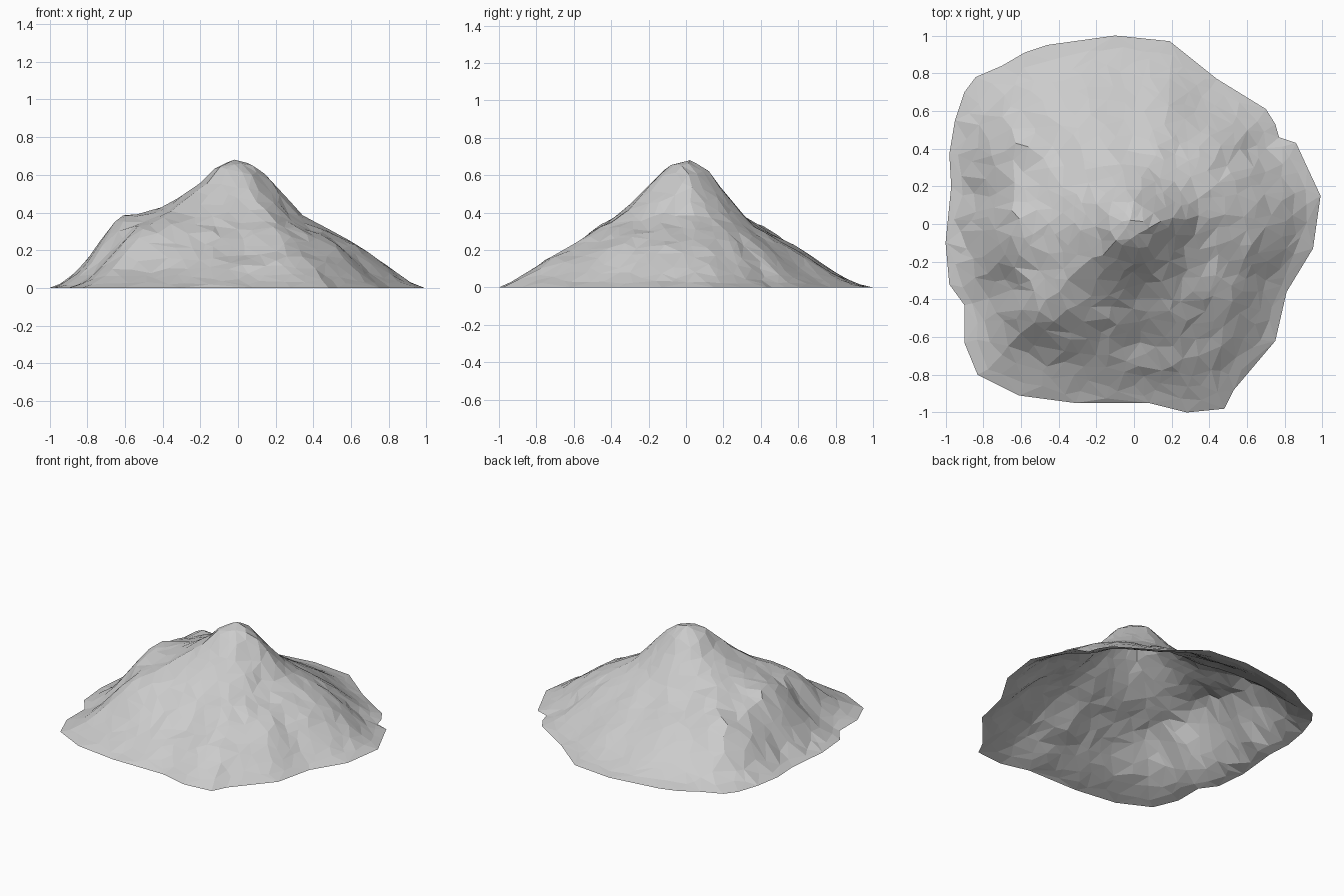
import bpy
import math
import random
from mathutils import Vector, noise
from mathutils.geometry import delaunay_2d_cdt

random.seed(7)

cube = bpy.data.objects.get("Cube")
if cube:
    bpy.data.objects.remove(cube, do_unlink=True)

# Foot outline, counter-clockwise, in hundredths
OUTLINE = [(99, 15), (92, 30), (86, 43), (77, 46), (75, 53), (70, 61), (44, 77),
           (19, 97), (-10, 100), (-46, 95), (-58, 91), (-70, 84), (-84, 78),
           (-90, 70), (-95, 55), (-98, 37), (-97, 20), (-100, -10), (-98, -32),
           (-90, -43), (-90, -63), (-83, -80), (-61, -91), (-31, -95), (8, -95),
           (28, -100), (48, -98), (53, -88), (75, -62), (81, -36), (95, -13)]

# Slope profiles: height in hundredths from the summit to the foot
STEPS = [0, .1, .22, .36, .5, .64, .78, .9, 1]
SLOPES = [
    [65, 53, 37, 30, 23, 14, 4],   # east ridge
    [64, 51, 38, 31, 23, 11, 3],
    [63, 50, 37, 28, 20, 10, 3],
    [65, 49, 32, 25, 17, 8, 2],    # north face
    [64, 49, 34, 28, 21, 11, 3],
    [65, 52, 43, 37, 30, 20, 4],
    [66, 54, 45, 40, 38, 18, 3],   # west shoulder
    [66, 54, 44, 37, 31, 13, 3],
    [65, 53, 41, 32, 23, 10, 4],
    [65, 53, 38, 29, 19, 12, 4],   # south face
    [64, 50, 37, 30, 21, 13, 5],
    [64, 51, 37, 30, 25, 14, 4],
]
SUMMIT = 0.68

# Rock outcrops: x, y, extra height, width
OUTCROPS = [(-.62, .45, .03, .1), (-.37, -.48, .02, .1)]

# Outline in polar form, sorted by angle
foot = [Vector(p) / 100 for p in OUTLINE]
polar = sorted((math.atan2(p.y, p.x) % math.tau, p.length) for p in foot)
polar = ([(polar[-1][0] - math.tau, polar[-1][1])] + polar
         + [(polar[0][0] + math.tau, polar[0][1])])


def foot_radius(angle):
    angle %= math.tau
    for (a, ra), (b, rb) in zip(polar, polar[1:]):
        if angle <= b:
            t = (angle - a) / (b - a)
            return ra * (1 - t) + rb * t


def profile_height(row, f):
    levels = [SUMMIT] + [h / 100 for h in row] + [0]
    for k in range(len(STEPS) - 1):
        if f <= STEPS[k + 1]:
            t = (f - STEPS[k]) / (STEPS[k + 1] - STEPS[k])
            return levels[k] * (1 - t) + levels[k + 1] * t
    return 0


def terrain_height(angle, f, p):
    turn = (angle / math.tau) % 1 * len(SLOPES)
    a = int(turn)
    t = turn - a
    t = t * t * (3 - 2 * t)
    z = (profile_height(SLOPES[a % len(SLOPES)], f) * (1 - t)
         + profile_height(SLOPES[(a + 1) % len(SLOPES)], f) * t)
    for x, y, extra, width in OUTCROPS:
        z += extra * math.exp(-((p.x - x) ** 2 + (p.y - y) ** 2) / width ** 2)
    # Rocky roughness, strongest on the middle slopes and the south side
    rough = math.sin(math.pi * f) * (0.75 - 0.35 * math.sin(angle))
    q = Vector((p.x, p.y, 0))
    z += rough * (0.01 * noise.noise(q * 6) + 0.016 * noise.noise(q * 13))
    return max(0.006, z)


# Summit, then scattered points on rings
points, heights = [Vector((-.02, .02))], [SUMMIT]
RINGS = 15
for ring in range(1, RINGS):
    count = 5 + ring * 4
    for i in range(count):
        angle = (i + random.uniform(-.35, .35) + ring * .5) / count * math.tau
        f = (ring + random.uniform(-.35, .35)) / RINGS
        r = f * foot_radius(angle)
        p = Vector((r * math.cos(angle), r * math.sin(angle)))
        points.append(p)
        heights.append(terrain_height(angle, f, p))

# Foot edge closing the scattered points
start = len(points)
points += foot
heights += [0] * len(foot)
rim = [(start + i, start + (i + 1) % len(foot)) for i in range(len(foot))]

# Irregular triangles inside the outline
flat, _, faces, sources, _, _ = delaunay_2d_cdt(points, rim, [], 1, 1e-5)
verts = [(p.x, p.y, heights[s[0]] if s else 0) for p, s in zip(flat, sources)]

mesh = bpy.data.meshes.new("mountain")
mesh.from_pydata(verts, [], [list(f) for f in faces])
mesh.update()
mountain = bpy.data.objects.new("mountain", mesh)
bpy.context.collection.objects.link(mountain)

# Plain stone colour
stone = bpy.data.materials.new("light grey stone")
stone.use_nodes = True
colour = (0.6, 0.6, 0.6, 1)
stone.diffuse_color = colour
stone.node_tree.nodes["Principled BSDF"].inputs["Base Color"].default_value = colour
mesh.materials.append(stone)
